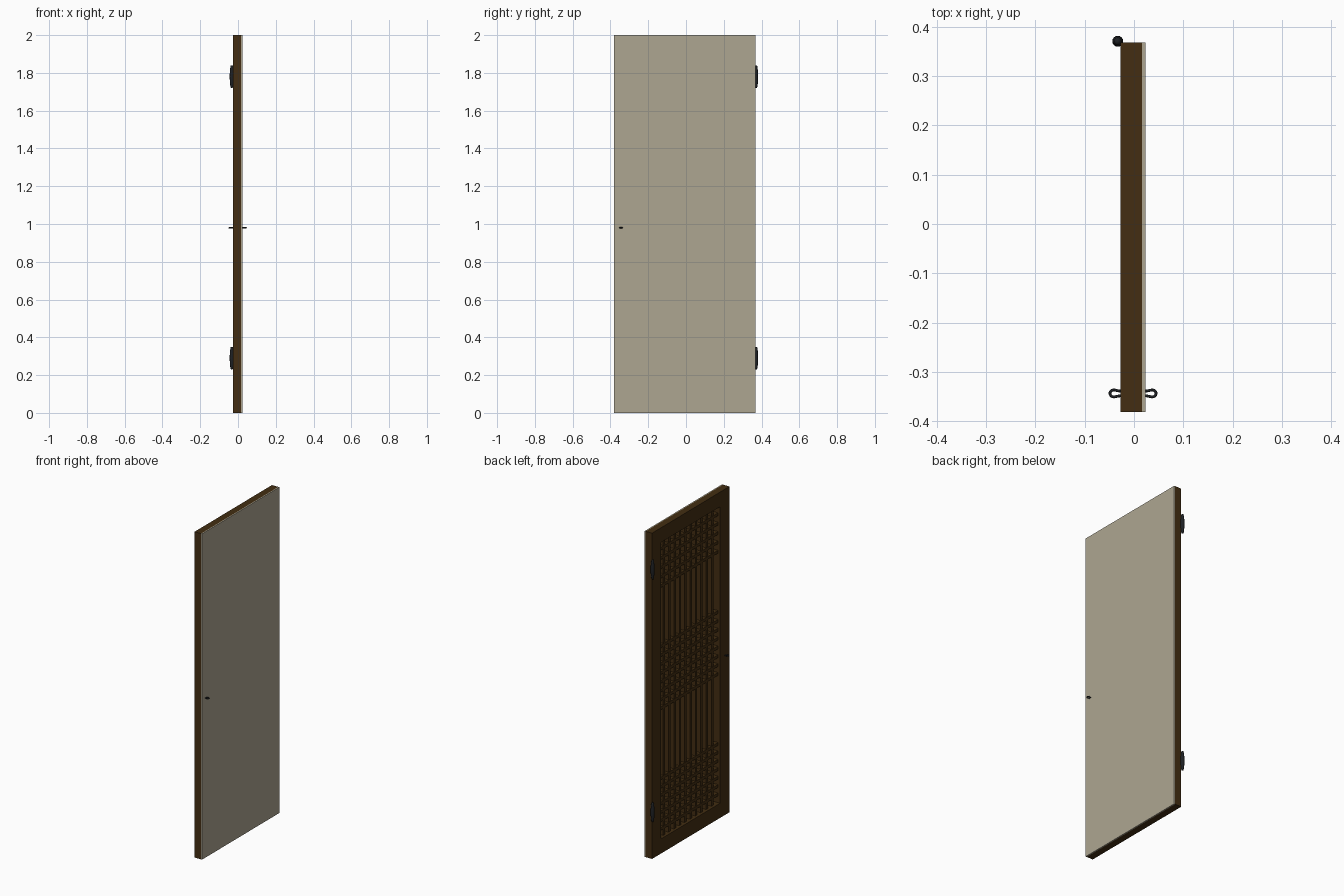
import bpy, bmesh, math
from mathutils import Vector

if "Cube" in bpy.data.objects:
    bpy.data.objects.remove(bpy.data.objects["Cube"])


def material(name, rgb):
    m = bpy.data.materials.new(name)
    m.diffuse_color = (*rgb, 1)
    m.use_nodes = True
    m.node_tree.nodes["Principled BSDF"].inputs["Base Color"].default_value = m.diffuse_color
    return m


WOOD = material("dark wood", (0.056, 0.027, 0.006))
PAPER = material("aged paper", (0.42, 0.38, 0.285))
IRON = material("black iron", (0.013, 0.015, 0.018))


def boxes(name, spans, mat):
    """One object made of boxes given as (x0, x1, y0, y1, z0, z1)."""
    bm = bmesh.new()
    for x0, x1, y0, y1, z0, z1 in spans:
        vs = bmesh.ops.create_cube(bm, size=1)["verts"]
        for v in vs:
            v.co = Vector(((x0 + x1) / 2 + v.co.x * (x1 - x0),
                           (y0 + y1) / 2 + v.co.y * (y1 - y0),
                           (z0 + z1) / 2 + v.co.z * (z1 - z0)))
    me = bpy.data.meshes.new(name)
    bm.to_mesh(me)
    bm.free()
    me.materials.append(mat)
    ob = bpy.data.objects.new(name, me)
    bpy.context.collection.objects.link(ob)
    return ob


XB, XF, XP = -0.027, 0.016, 0.023      # lattice face, paper back, paper front
Y0, Y1 = -0.382, 0.368
A, B = Y0 + 0.09, Y1 - 0.088           # opening across
C, D = 0.09, 1.91                      # opening in height

# outer frame
boxes("door_frame", [(XB, XF, Y0, A, 0, 2), (XB, XF, B, Y1, 0, 2),
                     (XB, XF, A, B, 0, C), (XB, XF, A, B, D, 2)], WOOD)

# paper covering the whole other side
boxes("paper_sheet", [(XF, XP, Y0, Y1, 0, 2)], PAPER)

# vertical lattice bars
n = 10
step = (B - A) / (n + 1)
boxes("vertical_bars", [(-0.011, XF, A + step * (i + 1) - 0.009, A + step * (i + 1) + 0.009, C, D)
                        for i in range(n)], WOOD)

# horizontal lattice bars in three bands
rows = []
for lo, hi, count in ((0.14, 0.45, 7), (0.88, 1.26, 8), (1.63, 1.86, 5)):
    for i in range(count):
        z = lo + (hi - lo) * i / (count - 1)
        rows.append((-0.013, XF, A, B, z - 0.009, z + 0.009))
boxes("horizontal_bars", rows, WOOD)


# hinge barrels, turned profile with tapered ends
def hinge(name, zc):
    prof = [(0.0, -0.06), (0.005, -0.059), (0.0075, -0.052), (0.0085, -0.042), (0.0105, -0.025),
            (0.011, 0), (0.0105, 0.025), (0.0085, 0.042), (0.0075, 0.052), (0.005, 0.059), (0.0, 0.06)]
    bm = bmesh.new()
    vs = [bm.verts.new((r, 0, z)) for r, z in prof]
    es = [bm.edges.new(p) for p in zip(vs, vs[1:])]
    bmesh.ops.spin(bm, geom=vs + es, cent=(0, 0, 0), axis=(0, 0, 1), angle=math.tau,
                   steps=16, use_duplicate=False)
    bmesh.ops.remove_doubles(bm, verts=bm.verts[:], dist=1e-5)
    bmesh.ops.recalc_face_normals(bm, faces=bm.faces[:])
    for f in bm.faces:
        f.smooth = True
    me = bpy.data.meshes.new(name)
    bm.to_mesh(me)
    bm.free()
    me.materials.append(IRON)
    ob = bpy.data.objects.new(name, me)
    ob.location = (-0.033, 0.371, zc)
    bpy.context.collection.objects.link(ob)


hinge("upper_hinge", 1.78)
hinge("lower_hinge", 0.29)


# teardrop pull loops on both faces, joined by the pin through the door
def pull(name, x, d):
    cu = bpy.data.curves.new(name, "CURVE")
    cu.dimensions = "3D"
    cu.bevel_depth = 0.0028
    cu.bevel_resolution = 2
    cu.resolution_u = 6
    half = [(-0.008, 0.004), (0.0, 0.0045), (0.008, 0.006), (0.015, 0.0075), (0.020, 0.005)]
    pts = half + [(0.0225, 0)] + [(a, -b) for a, b in reversed(half)]
    sp = cu.splines.new("NURBS")
    sp.points.add(len(pts) - 1)
    for p, (a, b) in zip(sp.points, pts):
        p.co = (x + d * a, -0.344 + b, 0.98, 1)
    sp.use_endpoint_u = True
    sp.order_u = 3
    cu.materials.append(IRON)
    bpy.context.collection.objects.link(bpy.data.objects.new(name, cu))


pull("pull_loop_paper_side", XP, 1)
pull("pull_loop_lattice_side", XB, -1)
